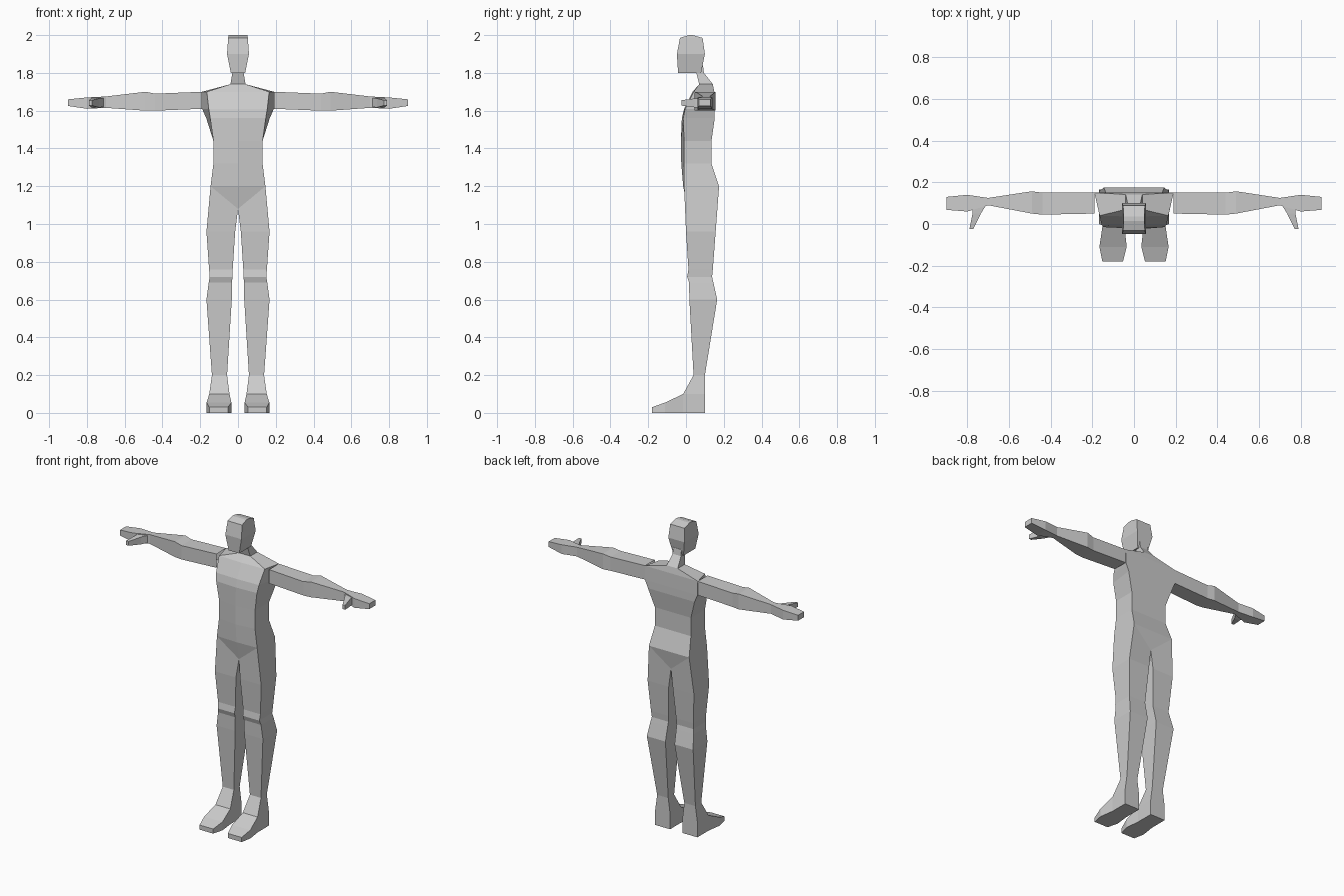
import bpy
import bmesh

cube = bpy.data.objects.get("Cube")
if cube:
    bpy.data.objects.remove(cube, do_unlink=True)

grey = bpy.data.materials.new("plain grey")
grey.use_nodes = True
grey.diffuse_color = (0.6, 0.6, 0.6, 1)
grey.node_tree.nodes["Principled BSDF"].inputs["Base Color"].default_value = (0.6, 0.6, 0.6, 1)


def loft(name, rings, start=True, end=True, mirror=False):
    """Bridge matching rings of points into one flat-faced skin."""
    bm = bmesh.new()
    loops = [[bm.verts.new(p) for p in ring] for ring in rings]
    n = len(loops[0])
    for a, b in zip(loops, loops[1:]):
        for i in range(n):
            j = (i + 1) % n
            bm.faces.new((a[i], a[j], b[j], b[i]))
    if start:
        bm.faces.new(loops[0][::-1])
    if end:
        bm.faces.new(loops[-1])
    bmesh.ops.remove_doubles(bm, verts=bm.verts, dist=0.0005)
    bmesh.ops.recalc_face_normals(bm, faces=bm.faces)
    mesh = bpy.data.meshes.new(name)
    bm.to_mesh(mesh)
    bm.free()
    mesh.materials.append(grey)
    obj = bpy.data.objects.new(name, mesh)
    bpy.context.collection.objects.link(obj)
    if mirror:
        obj.modifiers.new("Mirror", 'MIRROR').use_mirror_merge = False
    return obj


def ring_x(x, y0, y1, z0, z1):
    return [(x, y0, z0), (x, y1, z0), (x, y1, z1), (x, y0, z1)]


def ring_y(y, x0, x1, z0, z1):
    return [(x0, y, z0), (x1, y, z0), (x1, y, z1), (x0, y, z1)]


def ring_z(z, x0, x1, y0, y1):
    return [(x0, y0, z), (x1, y0, z), (x1, y1, z), (x0, y1, z)]


def torso_ring(z, front, back, y_mid, y_front, y_back, z_mid=None):
    m = z if z_mid is None else z_mid
    return [(0, y_mid, m), (front, y_front, z), (back, y_back, z),
            (0, y_back, m), (-back, y_back, z), (-front, y_front, z)]


# Torso, from the hips up to the base of the neck
torso = [torso_ring(*r) for r in (
    (1.20, .145, .145, -.015, -.01, .175),
    (1.32, .13, .13, -.025, -.01, .135),
    (1.44, .13, .13, -.027, -.01, .135),
    (1.56, .147, .168, -.022, -.015, .152),
    (1.61, .155, .19, -.01, -.005, .152),
    (1.70, .165, .19, .035, .04, .15),
    (1.74, .04, .04, .07, .07, .142),
)]
# Wedge between the thighs
crotch = [(0, .01, 1.08), (.145, -.01, 1.2), (.145, .175, 1.2),
          (0, .155, 1.08), (-.145, .175, 1.2), (-.145, -.01, 1.2)]
loft("torso", [crotch] + torso, start=False, end=False)

# Neck and head
loft("neck", [ring_z(1.74, -.04, .04, .07, .142),
              ring_z(1.80, -.03, .03, .055, .095),
              ring_z(1.84, -.03, .03, .04, .09)], start=False)


def head_ring(w, *corners):
    (yf, zf), (yb, zb) = corners
    return [(-w, yf, zf), (w, yf, zf), (w, yb, zb), (-w, yb, zb)]


loft("head", [
    head_ring(.038, (-.042, 1.8), (.08, 1.8)),
    head_ring(.058, (-.048, 1.9), (.1, 1.9)),
    head_ring(.052, (-.032, 1.985), (.088, 1.985)),
    head_ring(.05, (.015, 2.0), (.035, 2.0)),
])

# Arm and flat hand
loft("arm", [ring_x(*r) for r in (
    (.19, .05, .15, 1.61, 1.70),
    (.44, .045, .15, 1.60, 1.69),
    (.49, .05, .157, 1.60, 1.70),
    (.70, .09, .125, 1.615, 1.675),
)], start=False, end=False, mirror=True)
loft("hand", [ring_x(*r) for r in (
    (.70, .09, .125, 1.615, 1.675),
    (.80, .06, .14, 1.61, 1.67),
    (.90, .068, .13, 1.625, 1.66),
)], start=False, mirror=True)
loft("thumb", [ring_y(*r) for r in (
    (.09, .71, .775, 1.62, 1.668),
    (.05, .735, .775, 1.617, 1.665),
    (-.025, .772, .79, 1.627, 1.655),
)], start=False, mirror=True)

# Leg, starting on the slanted hip line
hip = [(0, .01, 1.08), (.145, -.01, 1.2), (.145, .175, 1.2), (0, .155, 1.08)]
loft("leg", [hip] + [ring_z(*r) for r in (
    (.96, .015, .167, 0, .157),
    (.76, .028, .153, .013, .142),
    (.72, .03, .15, .006, .138),
    (.69, .031, .155, .016, .145),
    (.60, .033, .167, .018, .165),
    (.20, .058, .138, .04, .1),
    (.10, .045, .152, -.015, .1),
)], start=False, end=False, mirror=True)

# Foot, from the heel to the toe
loft("foot", [ring_y(*r) for r in (
    (.1, .045, .152, 0, .1),
    (-.015, .045, .152, 0, .1),
    (-.11, .035, .166, 0, .055),
    (-.18, .053, .152, 0, .03),
)], mirror=True)
